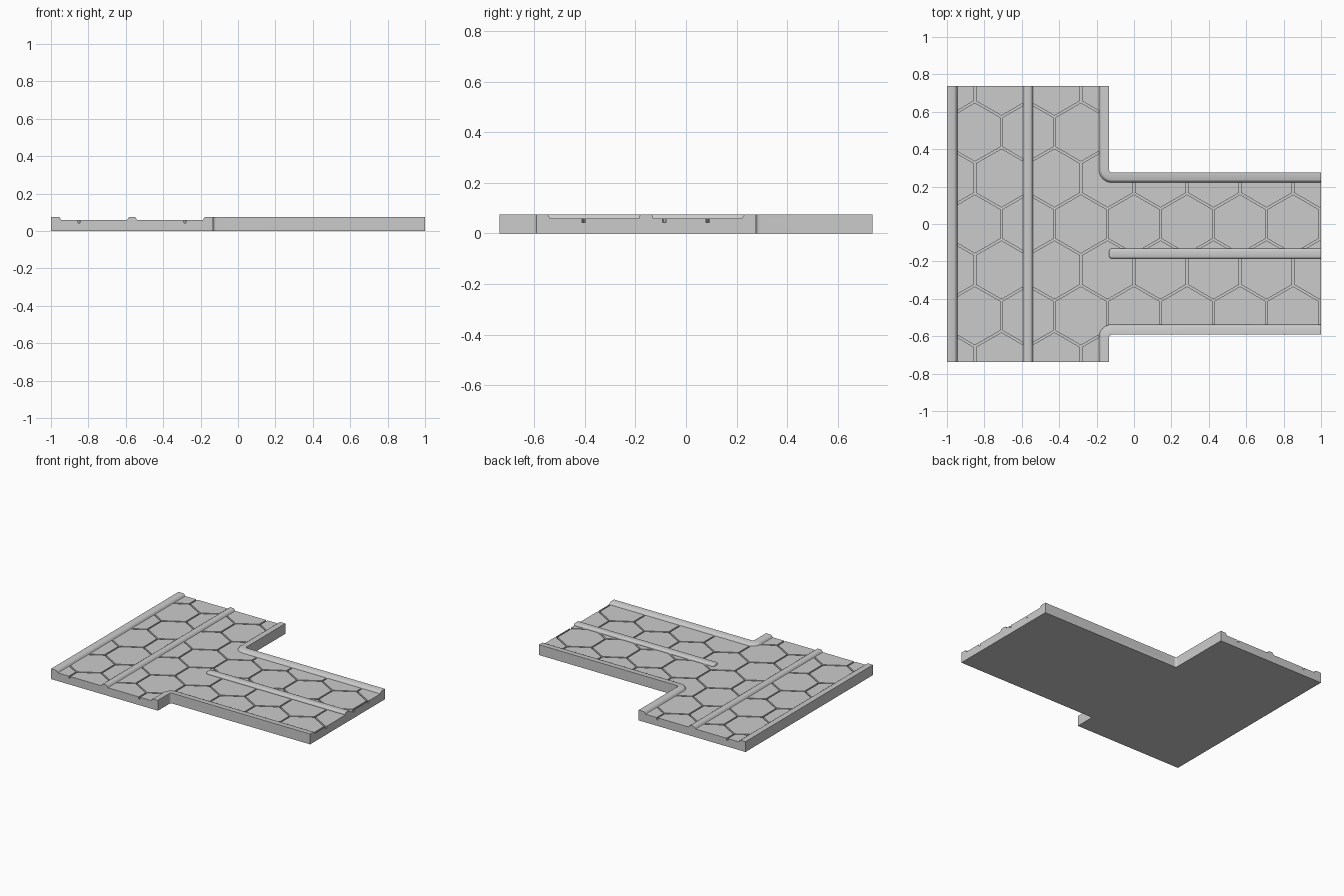
import bpy, bmesh
from math import cos, sin, pi, radians, sqrt

if "Cube" in bpy.data.objects:
    bpy.data.objects.remove(bpy.data.objects["Cube"])

X0, X1, XC = -1.0, 1.0, -0.133       # left, right, inner-corner x
Y0, Y1 = -0.738, 0.738               # long bar ends
YA, YB = -0.592, 0.276               # side branch edges
TOP, FLOOR, GROOVE = 0.076, 0.06, 0.044
W, R, EMBED = 0.055, 0.015, 0.03     # rim width, corner radius, rim root height


def finish(name, bm):
    bmesh.ops.recalc_face_normals(bm, faces=bm.faces[:])
    me = bpy.data.meshes.new(name)
    bm.to_mesh(me)
    bm.free()
    ob = bpy.data.objects.new(name, me)
    bpy.context.collection.objects.link(ob)
    return ob


def add_prism(bm, pts, z0, z1):
    lo = [bm.verts.new((x, y, z0)) for x, y in pts]
    hi = [bm.verts.new((x, y, z1)) for x, y in pts]
    bm.faces.new(lo[::-1])
    bm.faces.new(hi)
    n = len(pts)
    for i in range(n):
        j = (i + 1) % n
        bm.faces.new((lo[i], lo[j], hi[j], hi[i]))


def prism(name, pts, z0, z1):
    bm = bmesh.new()
    add_prism(bm, pts, z0, z1)
    return finish(name, bm)


def sweep(name, stations, profile):
    """Carry an (offset, z) profile along (point, normal) stations."""
    bm = bmesh.new()
    rings = [[bm.verts.new((p[0] + n[0] * d, p[1] + n[1] * d, z)) for d, z in profile]
             for p, n in stations]
    k = len(profile)
    for a, b in zip(rings, rings[1:]):
        for i in range(k):
            j = (i + 1) % k
            bm.faces.new((a[i], a[j], b[j], b[i]))
    bm.faces.new(rings[0])
    bm.faces.new(rings[-1][::-1])
    return finish(name, bm)


def combine(target, tool, op):
    mod = target.modifiers.new(op, 'BOOLEAN')
    mod.operation, mod.solver, mod.object = op, 'EXACT', tool
    bpy.context.view_layer.objects.active = target
    bpy.ops.object.modifier_apply(modifier=mod.name)
    bpy.data.objects.remove(tool, do_unlink=True)


def corner(yc, side):
    """Stations round an inner corner; side is +1 for the upper one."""
    out = []
    for i in range(9):
        a = pi + side * i / 8 * pi / 2
        n = (cos(a), sin(a))
        out.append(((XC + R + R * n[0], yc + side * R + R * n[1]), n))
    return out


upper, lower = corner(YB, 1), corner(YA, -1)

# slab footprint with filleted inner corners
outline = ([(X0, Y0), (XC, Y0)] + [p for p, n in lower] + [(X1, YA), (X1, YB)]
           + [p for p, n in upper[::-1]] + [(XC, Y1), (X0, Y1)])
slab = prism("paved_tile", outline, 0, FLOOR)

# honeycomb web that cuts the paving grooves
PITCH, GAP = 0.2835, 0.011
rad = (PITCH - GAP) / sqrt(3)
bm = bmesh.new()
for row in range(-4, 5):
    for col in range(-5, 6):
        cx = (col + 0.5 * (1 - row % 2)) * PITCH + PITCH / 2
        cy = row * PITCH * sqrt(3) / 2
        cx -= PITCH / 2 if row % 2 == 0 else 0
        cx -= PITCH / 2 if row % 2 == 0 else 0
        add_prism(bm, [(cx + rad * cos(radians(30 + 60 * i)), cy + rad * sin(radians(30 + 60 * i)))
                       for i in range(6)], 0, 0.2)
hexes = finish("paving_hexes", bm)
web = prism("groove_web", [(-1.2, -0.9), (1.2, -0.9), (1.2, 0.9), (-1.2, 0.9)], GROOVE, 0.1)
combine(web, hexes, 'DIFFERENCE')
combine(slab, web, 'DIFFERENCE')

# raised rims along the outer edges
slope = [(0.040, TOP), (0.046, 0.073), (0.050, 0.066), (W, FLOOR), (W, EMBED)]
rim = [(0, EMBED), (0, TOP)] + slope
parts = [
    sweep("left_rim", [((X0, Y0), (1, 0)), ((X0, Y1), (1, 0))], rim),
    sweep("upper_rim", [((XC, Y1), (-1, 0))] + upper + [((X1, YB), (0, -1))], rim),
    sweep("lower_rim", [((XC, Y0), (-1, 0))] + lower + [((X1, YA), (0, 1))], rim),
]

# divider along the long bar, symmetric profile
half = [(d - W / 2, z) for d, z in slope]
divider = [(-d, z) for d, z in half[::-1]] + half
xm = (X0 + XC) / 2
parts.append(sweep("long_divider", [((xm, Y0), (1, 0)), ((xm, Y1), (1, 0))], divider))

# divider along the branch, closed by a rounded end
ym, h, c = (YA + YB) / 2, W / 2, 0.016
end = [(XC + c - c * sin(a), ym + h - c + c * cos(a)) for a in [i * pi / 8 for i in range(5)]]
pts = [(X1, ym + h)] + end + [(x, 2 * ym - y) for x, y in end[::-1]] + [(X1, ym - h)]
bm = bmesh.new()
add_prism(bm, pts, EMBED, TOP)
edges = [e for e in bm.edges if all(v.co.z > FLOOR for v in e.verts)
         and not all(v.co.x > 0.99 for v in e.verts)]
bmesh.ops.bevel(bm, geom=edges, offset=0.012, segments=3, profile=0.5, affect='EDGES')
parts.append(finish("branch_divider", bm))

for part in parts:
    combine(slab, part, 'UNION')

# soft shading on the rounded rims only
bpy.ops.object.select_all(action='DESELECT')
slab.select_set(True)
bpy.context.view_layer.objects.active = slab
bpy.ops.object.shade_smooth_by_angle(angle=radians(40))
